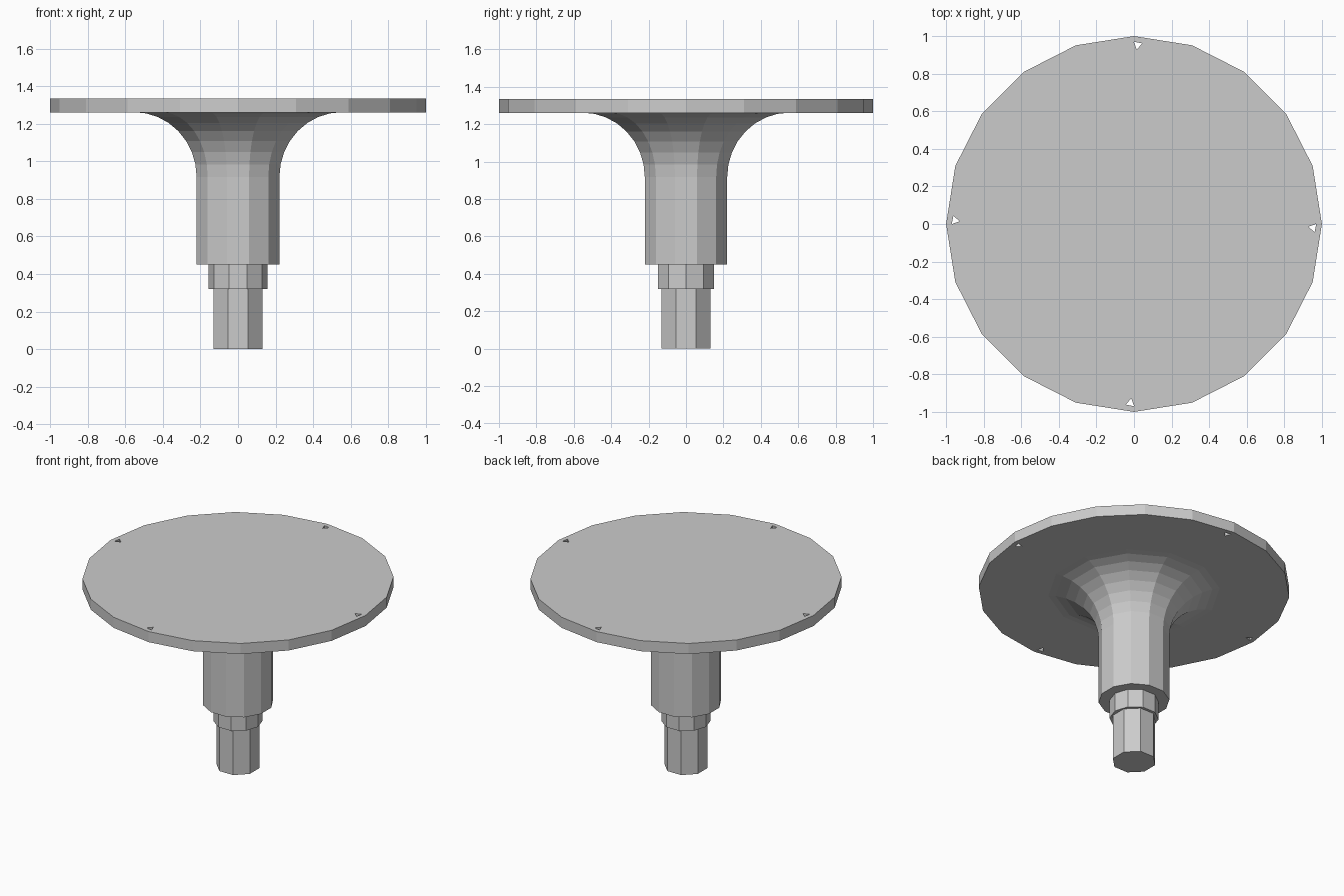
import bpy, bmesh, math

if "Cube" in bpy.data.objects:
    bpy.data.objects.remove(bpy.data.objects["Cube"])


def lathe(name, profile, sides, turn=0.0, cap_bottom=True, cap_top=True):
    """Revolve (radius, z) points, listed bottom to top, with flat facets."""
    bm = bmesh.new()
    rings = []
    for r, z in profile:
        rings.append([bm.verts.new((r * math.cos(turn + math.tau * i / sides),
                                    r * math.sin(turn + math.tau * i / sides), z))
                      for i in range(sides)])
    for low, high in zip(rings, rings[1:]):
        for i in range(sides):
            j = (i + 1) % sides
            bm.faces.new((low[i], low[j], high[j], high[i]))
    if cap_bottom:
        bm.faces.new(rings[0][::-1])
    if cap_top:
        bm.faces.new(rings[-1])
    mesh = bpy.data.meshes.new(name)
    bm.to_mesh(mesh)
    bm.free()
    obj = bpy.data.objects.new(name, mesh)
    bpy.context.collection.objects.link(obj)
    return obj


# Round top plate
plate = lathe("top_plate", [(1.0, 1.26), (1.0, 1.335)], 20)

# Four small see-through holes near the rim
for k in range(4):
    a = math.pi / 2 * k
    hole = lathe(f"hole_cutter_{k}", [(0.026, 1.2), (0.026, 1.4)], 3, a + 0.85)
    hole.location = (0.953 * math.cos(a - 0.02), 0.953 * math.sin(a - 0.02), 0)
    hole.hide_render = True
    hole.hide_viewport = True
    cut = plate.modifiers.new("hole", 'BOOLEAN')
    cut.operation = 'DIFFERENCE'
    cut.solver = 'EXACT'
    cut.object = hole

# Thick stem that flares in a quarter arc to the underside of the plate
FLARE = 0.345
flare = []
for i in range(9):
    a = math.pi / 2 * i / 8
    flare.append((0.228 + FLARE * (1 - math.cos(a)), 0.917 + FLARE * math.sin(a)))
lathe("flared_stem", [(0.228, 0.45)] + flare, 12, math.pi / 12, cap_top=False)

# Short collar below the stem
lathe("collar", [(0.158, 0.32), (0.158, 0.45)], 10, cap_top=False)

# Narrow spigot at the bottom
lathe("spigot", [(0.142, 0.0), (0.142, 0.32)], 8, math.pi / 8, cap_top=False)
